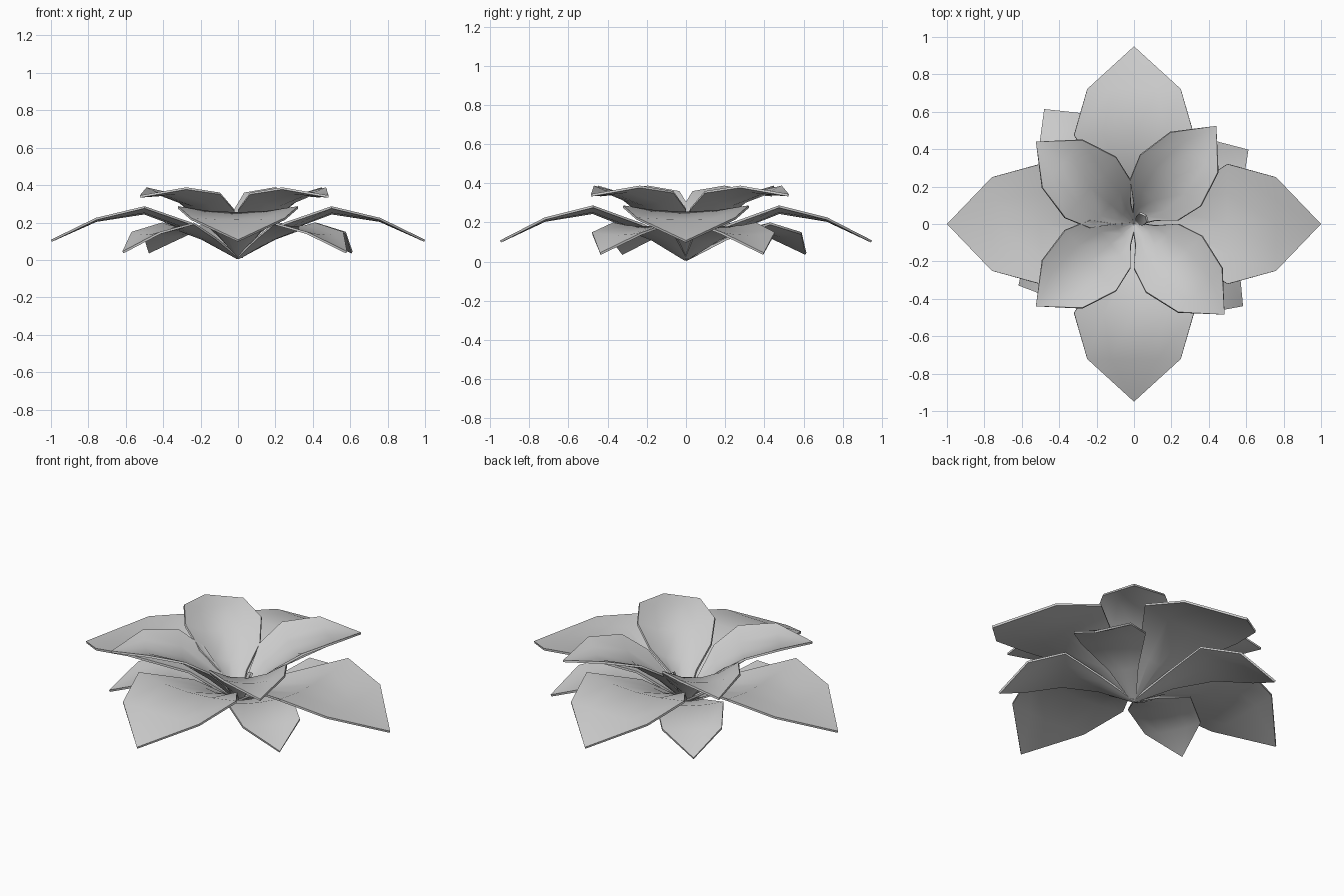
import bpy, bmesh
from math import cos, sin, radians

cube = bpy.data.objects.get("Cube")
if cube:
    bpy.data.objects.remove(cube)

grey = bpy.data.materials.new("petal_grey")
grey.use_nodes = True
COLOUR = (0.6, 0.6, 0.6, 1)
grey.diffuse_color = COLOUR
grey.node_tree.nodes["Principled BSDF"].inputs["Base Color"].default_value = COLOUR

ACROSS = (-1, -0.5, 0, 0.5, 1)


def petal(name, angle, length, rows, origin=(0, 0)):
    """Cupped sheet; each row is (share of length, middle z, half width, edge z)."""
    bm = bmesh.new()
    c, s = cos(radians(angle)), sin(radians(angle))
    grid = []
    for share, mid, half, edge in rows:
        r = share * length
        line = []
        for a in ACROSS:
            t = a * half
            z = mid + (edge - mid) * a * a
            line.append(bm.verts.new((origin[0] + r * c - t * s, origin[1] + r * s + t * c, z)))
        grid.append(line)
    for low, high in zip(grid, grid[1:]):
        for i in range(len(ACROSS) - 1):
            bm.faces.new((low[i + 1], low[i], high[i], high[i + 1]))
    bmesh.ops.remove_doubles(bm, verts=bm.verts, dist=0.0005)
    bmesh.ops.recalc_face_normals(bm, faces=bm.faces)
    if sum(f.normal.z for f in bm.faces) < 0:
        bmesh.ops.reverse_faces(bm, faces=bm.faces)
    mesh = bpy.data.meshes.new(name)
    bm.to_mesh(mesh)
    bm.free()
    mesh.materials.append(grey)
    obj = bpy.data.objects.new(name, mesh)
    bpy.context.collection.objects.link(obj)
    thick = obj.modifiers.new("thickness", "SOLIDIFY")
    thick.thickness = 0.012
    bpy.ops.object.select_all(action="DESELECT")
    obj.select_set(True)
    bpy.context.view_layer.objects.active = obj
    bpy.ops.object.modifier_apply(modifier="thickness")
    bpy.ops.object.shade_smooth_by_angle(angle=radians(50))
    return obj


# Wide petals, one along each axis
WIDE = [(0, 0.02, 0.01, 0.03), (0.22, 0.15, 0.14, 0.19), (0.5, 0.255, 0.32, 0.287),
        (0.76, 0.215, 0.25, 0.225), (1, 0.108, 0, 0.108)]
for side, angle, length in (("left", 0, 1), ("back", 90, 0.95), ("right", 180, 1), ("front", 270, 0.95)):
    petal("wide_petal_" + side, angle, length, WIDE)

# Upper petals, cupped and rising between the wide ones
UPPER = [(0, 0.03, 0.01, 0.035), (0.12, 0.11, 0.07, 0.16), (0.24, 0.19, 0.165, 0.27),
         (0.44, 0.295, 0.21, 0.36), (0.73, 0.355, 0.165, 0.388), (1, 0.345, 0, 0.345)]
for side, angle in (("back_left", 50), ("back_right", 140), ("front_right", 220), ("front_left", 315)):
    petal("upper_petal_" + side, angle, 0.685, UPPER)

# Lower petals, drooping under the upper ones
LOWER = [(0, 0.015, 0.01, 0.02), (0.25, 0.11, 0.08, 0.12), (0.52, 0.18, 0.18, 0.2),
         (0.8, 0.135, 0.16, 0.15), (1, 0.045, 0, 0.045)]
for side, angle, length in (("back_left", 33, 0.73), ("back_right", 128, 0.78),
                            ("front_right", 208, 0.7), ("front_left", 323, 0.73)):
    petal("lower_petal_" + side, angle, length, LOWER)

# Small upright bud in the middle
BUD = [(0, 0.012, 0.008, 0.014), (0.5, 0.1, 0.03, 0.12), (1, 0.17, 0.03, 0.18), (1.3, 0.19, 0, 0.19)]
petal("centre_bud", 40, 0.05, BUD, (0.01, 0))
